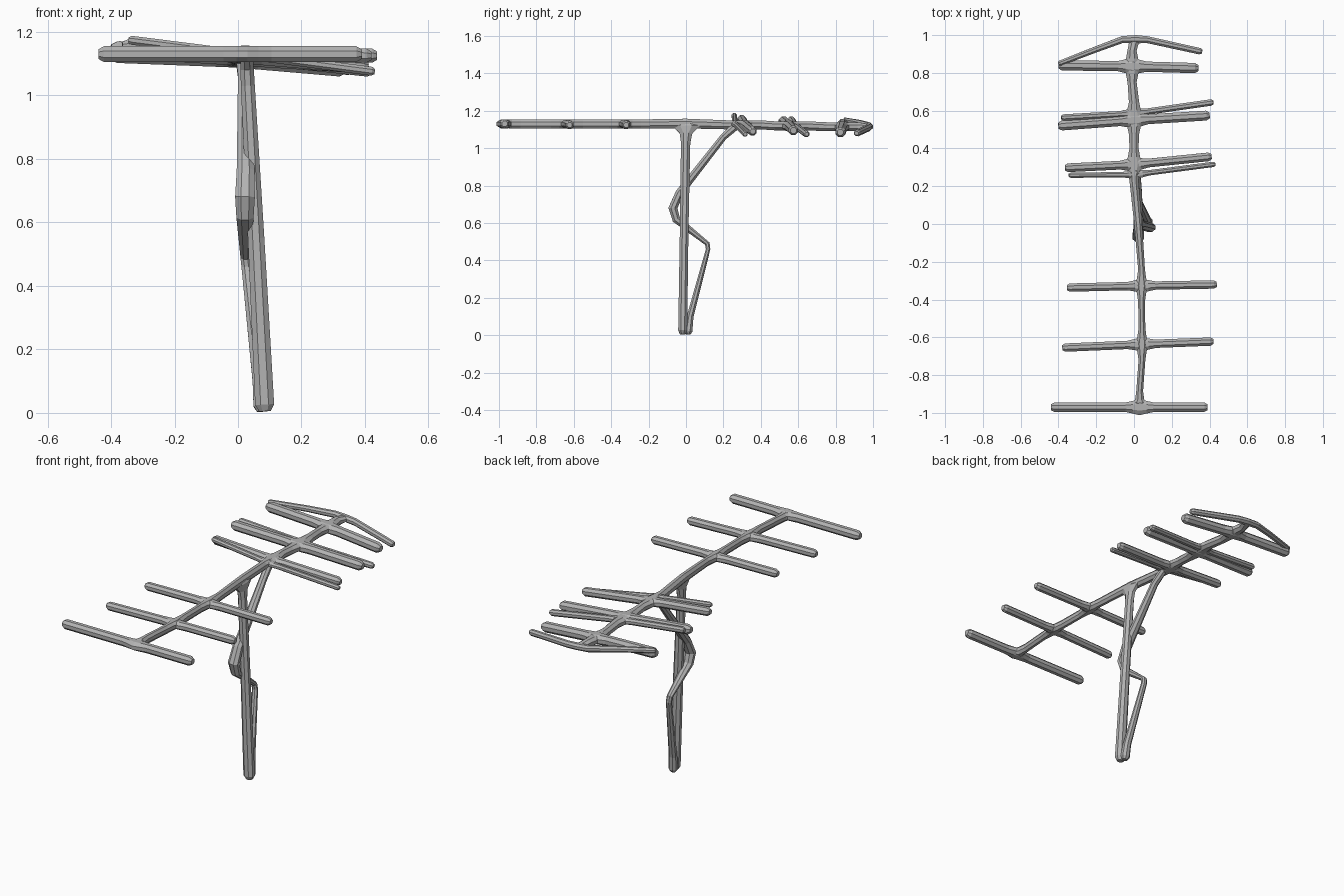
import bpy, bmesh, math
from mathutils import Vector

metal = bpy.data.materials.new("grey metal")
metal.diffuse_color = (0.45, 0.45, 0.45, 1)
SIDES = 8


def tube(name, pts, ref):
    """Octagonal tube through (x, y, z, half width along ref, half height), with rounded ends."""
    ref = Vector(ref)
    P = [(Vector(p[:3]), p[3], p[4]) for p in pts]
    first, last = P[0], P[-1]
    d0 = (P[1][0] - first[0]).normalized()
    d1 = (P[-2][0] - last[0]).normalized()
    P[0] = (first[0] + d0 * first[1] * 0.7, first[1], first[2])
    P[-1] = (last[0] + d1 * last[1] * 0.7, last[1], last[2])
    P.insert(0, (first[0], first[1] * 0.6, first[2] * 0.6))
    P.append((last[0], last[1] * 0.6, last[2] * 0.6))

    bm = bmesh.new()
    rings = []
    for i, (c, w, h) in enumerate(P):
        t = Vector()
        if i > 0:
            t += (c - P[i - 1][0]).normalized()
        if i < len(P) - 1:
            t += (P[i + 1][0] - c).normalized()
        t.normalize()
        u = (ref - t * ref.dot(t)).normalized()
        v = t.cross(u)
        k = 1 / math.cos(math.pi / SIDES)
        ring = []
        for j in range(SIDES):
            a = 2 * math.pi * (j + 0.5) / SIDES
            ring.append(bm.verts.new(c + u * (w * k * math.cos(a)) + v * (h * k * math.sin(a))))
        rings.append(ring)
    for a, b in zip(rings, rings[1:]):
        for j in range(SIDES):
            n = (j + 1) % SIDES
            bm.faces.new((a[j], a[n], b[n], b[j]))
    bm.faces.new(rings[0][::-1])
    bm.faces.new(rings[-1])
    bmesh.ops.recalc_face_normals(bm, faces=bm.faces)
    me = bpy.data.meshes.new(name)
    bm.to_mesh(me)
    bm.free()
    me.materials.append(metal)
    ob = bpy.data.objects.new(name, me)
    bpy.context.collection.objects.link(ob)
    return ob


def crossbar(name, left, mid, right, r, flare=1.7):
    """Bar across the boom, widened where it meets the boom."""
    L, M, R = Vector(left), Vector(mid), Vector(right)

    def along(end, dist, w):
        p = M + (end - M).normalized() * dist
        return (*p, w, r)

    tube(name, [(*L, r, r), along(L, 0.075, r), along(L, 0.035, r * (1 + flare) / 2),
                (*M, r * flare, r), along(R, 0.035, r * (1 + flare) / 2),
                along(R, 0.075, r), (*R, r, r)], (0, 1, 0))


# Crossbars: name, left end, middle, right end, radius
bars = [
    ("front_bar", (-0.44, -0.97, 1.13), (0.03, -0.97, 1.13), (0.39, -0.97, 1.13), 0.025),
    ("second_bar", (-0.38, -0.655, 1.13), (0.04, -0.637, 1.13), (0.42, -0.622, 1.125), 0.022),
    ("third_bar", (-0.355, -0.337, 1.13), (0.04, -0.327, 1.13), (0.438, -0.32, 1.125), 0.022),
    ("fourth_bar", (-0.365, 0.297, 1.155), (0.0, 0.315, 1.125), (0.41, 0.357, 1.09), 0.023),
    ("fifth_bar", (-0.4, 0.52, 1.145), (0.0, 0.55, 1.12), (0.4, 0.575, 1.095), 0.026),
    ("sixth_bar", (-0.4, 0.84, 1.13), (-0.01, 0.835, 1.115), (0.34, 0.825, 1.085), 0.027),
]
for b in bars:
    crossbar(*b)

# Thin companion bars beside the rear crossbars
crossbar("fourth_thin_bar", (-0.345, 0.258, 1.175), (0.01, 0.262, 1.13), (0.43, 0.317, 1.075), 0.014)
crossbar("fifth_thin_bar", (-0.385, 0.563, 1.155), (0.0, 0.585, 1.12), (0.42, 0.645, 1.075), 0.017)

# Swept bar closing the rear end
tube("rear_swept_bar", [(-0.4, 0.848, 1.15, 0.014, 0.014), (-0.2, 0.925, 1.135, 0.016, 0.016),
                        (-0.06, 0.977, 1.12, 0.018, 0.018), (0.01, 0.978, 1.115, 0.022, 0.018),
                        (0.07, 0.976, 1.11, 0.018, 0.018), (0.36, 0.912, 1.08, 0.017, 0.017)], (0, 1, 0))

# Boom: x, y, z, half width; widened at each crossbar
joints = [(0.03, -0.97, 1.13, 0.018), (0.042, -0.637, 1.13, 0.018), (0.04, -0.327, 1.13, 0.018),
          (0.0, 0.315, 1.125, 0.024), (0.0, 0.56, 1.12, 0.027), (-0.01, 0.835, 1.115, 0.024)]
boom = []
for i, (x, y, z, w) in enumerate(joints):
    if i == 3:
        boom.append((0.022, 0.0, 1.132, 0.021, 0.026))
    for off, k in ((-0.085, 1), (-0.04, 1.35), (0, 2.0), (0.04, 1.35), (0.085, 1)):
        if y + off > -0.98:
            boom.append((x, y + off, z, w * k, 0.024))
boom.append((0.005, 0.985, 1.115, 0.026, 0.016))
tube("boom", boom, (1, 0, 0))

# Mast, flaring into the boom
tube("mast", [(0.085, -0.018, 0.005, 0.03, 0.024), (0.057, -0.01, 0.55, 0.026, 0.023),
              (0.031, -0.002, 1.03, 0.022, 0.025), (0.029, 0.0, 1.08, 0.021, 0.034),
              (0.027, 0.0, 1.135, 0.02, 0.075)], (1, 0, 0))

# Bent brace running from the mast foot to the boom
tube("bent_brace", [(0.075, 0.01, 0.005, 0.025, 0.022), (0.068, 0.022, 0.1, 0.022, 0.018),
                    (0.027, 0.118, 0.46, 0.016, 0.012), (0.024, 0.114, 0.49, 0.016, 0.013),
                    (0.022, -0.052, 0.62, 0.027, 0.022), (0.022, -0.07, 0.68, 0.031, 0.024),
                    (0.024, -0.035, 0.76, 0.028, 0.022), (0.02, 0.2, 1.06, 0.02, 0.018),
                    (0.01, 0.29, 1.14, 0.02, 0.022)], (1, 0, 0))
